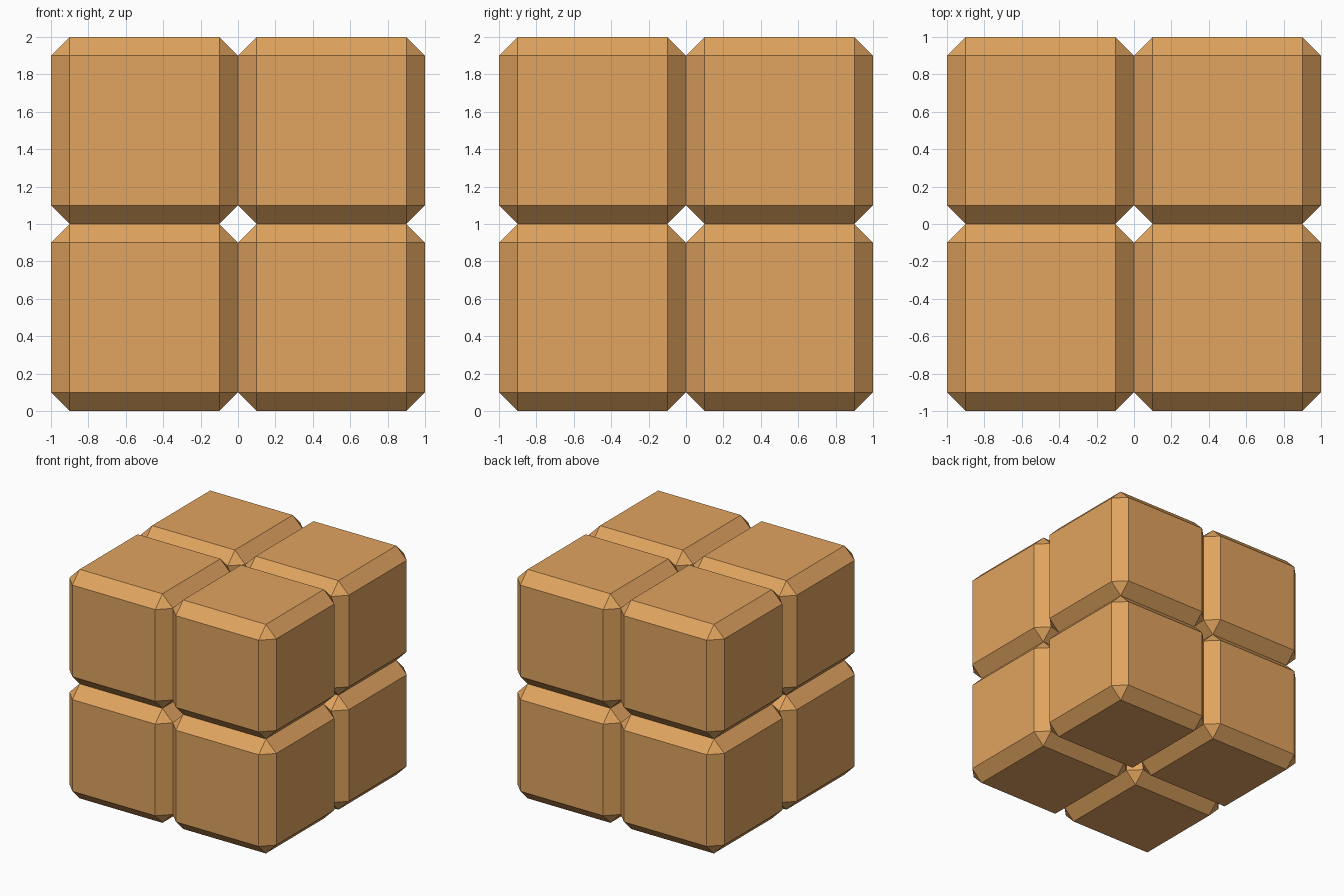
import bpy, bmesh
from mathutils import Matrix

if "Cube" in bpy.data.objects:
    bpy.data.objects.remove(bpy.data.objects["Cube"])

wood = bpy.data.materials.new("warm tan")
wood.diffuse_color = (0.75, 0.37, 0.115, 1)
wood.use_nodes = True
wood.node_tree.nodes["Principled BSDF"].inputs["Base Color"].default_value = wood.diffuse_color

# One unit block with flat chamfered edges and corners
mesh = bpy.data.meshes.new("block")
bm = bmesh.new()
bmesh.ops.create_cube(bm, size=1, matrix=Matrix.Translation((-0.5, -0.5, 0.5)))
bmesh.ops.bevel(bm, geom=bm.edges[:], offset=0.1, segments=1,
                profile=0.5, affect='EDGES')
bm.to_mesh(mesh)
bm.free()
mesh.materials.append(wood)

blocks = bpy.data.objects.new("stacked_blocks", mesh)
bpy.context.collection.objects.link(blocks)

# Repeat it into a 2 x 2 x 2 stack
for axis in range(3):
    arr = blocks.modifiers.new("repeat_" + "xyz"[axis], 'ARRAY')
    arr.count = 2
    arr.use_relative_offset = False
    arr.use_constant_offset = True
    arr.constant_offset_displace = [float(i == axis) for i in range(3)]
